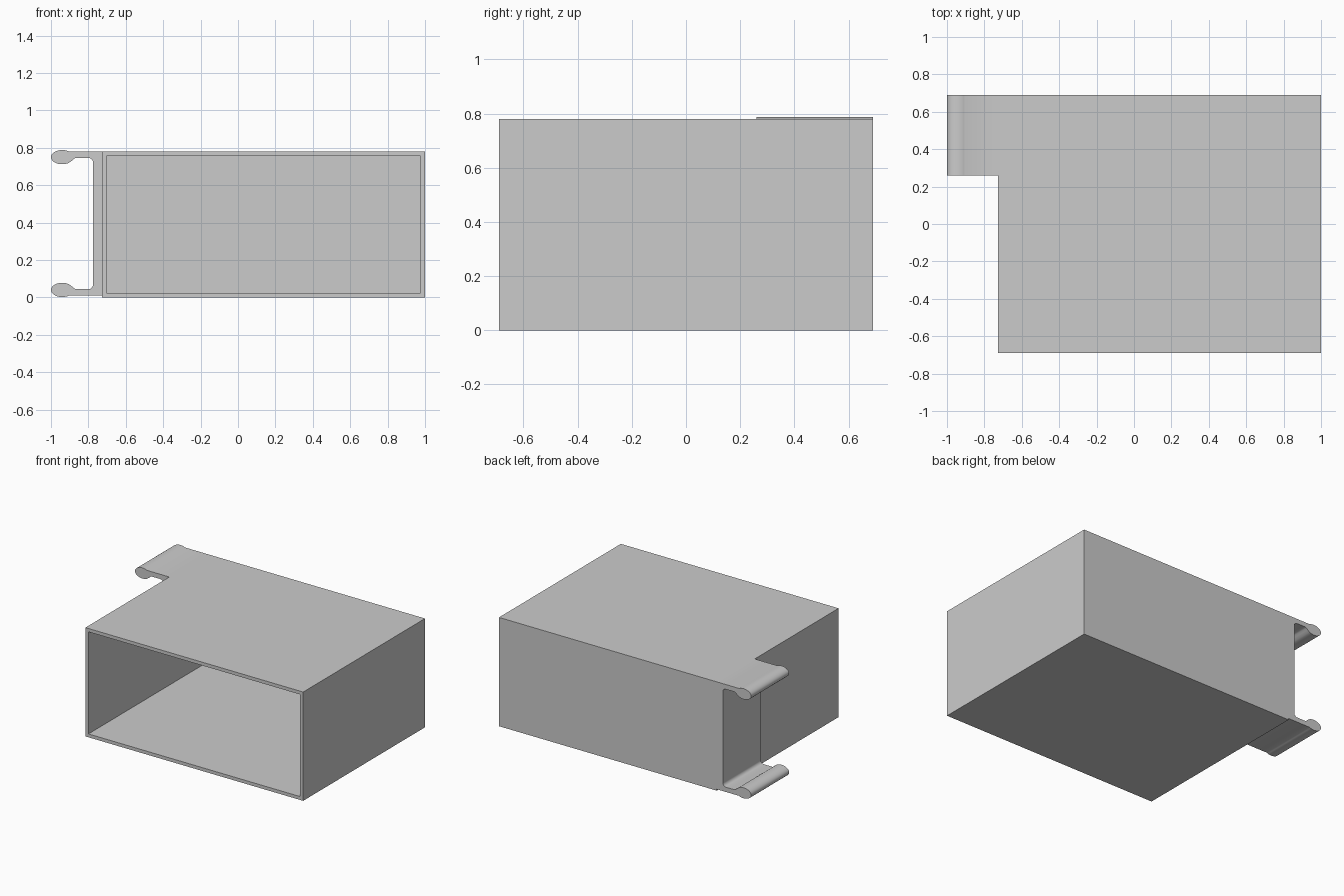
import bpy, bmesh
from math import radians, sin, cos
from mathutils import Matrix, Vector

if "Cube" in bpy.data.objects:
    bpy.data.objects.remove(bpy.data.objects["Cube"])

X0, X1, HY, H = -0.727, 1.0, 0.69, 0.78   # box extents
WALL = 0.034
CLIP_Y0, CLIP_MID = 0.26, 0.395           # clip start and its mirror height


def finish(bm, name):
    bmesh.ops.recalc_face_normals(bm, faces=bm.faces)
    me = bpy.data.meshes.new(name)
    bm.to_mesh(me)
    bm.free()
    ob = bpy.data.objects.new(name, me)
    bpy.context.collection.objects.link(ob)
    return ob


def arc(cx, cz, rx, rz, a0, a1, n):
    angles = [radians(a0 + (a1 - a0) * i / n) for i in range(n + 1)]
    return [(cx + rx * cos(a), cz + rz * sin(a)) for a in angles]


# Open-fronted box: inset the front face and push it back
bm = bmesh.new()
place = Matrix.Translation(((X0 + X1) / 2, 0, H / 2)) @ Matrix.Diagonal((X1 - X0, 2 * HY, H, 1))
bmesh.ops.create_cube(bm, size=1, matrix=place)
front = min(bm.faces, key=lambda f: f.calc_center_median().y)
bmesh.ops.inset_region(bm, faces=[front], thickness=WALL)
pushed = bmesh.ops.extrude_face_region(bm, geom=[front])["geom"]
bmesh.ops.translate(bm, vec=(0, 2 * HY - WALL, 0),
                    verts=[v for v in pushed if isinstance(v, bmesh.types.BMVert)])
if front.is_valid:
    bmesh.ops.delete(bm, geom=[front], context='FACES_ONLY')
finish(bm, "open_box")

# Side clip: upper arm profile with rounded bead, mirrored for the lower arm
upper = [(X0, H)]
upper += arc(-0.94, 0.75, 0.06, 0.038, 52, 308, 28)   # bead
upper += [(-0.887, 0.732), (-0.878, 0.741), (-0.868, 0.746)]
upper += arc(-0.80, 0.721, 0.025, 0.025, 90, 0, 8)    # inner fillet
profile = upper + [(x, 2 * CLIP_MID - z) for x, z in reversed(upper)]

bm = bmesh.new()
face = bm.faces.new([bm.verts.new((x, CLIP_Y0, z)) for x, z in profile])
ext = bmesh.ops.extrude_face_region(bm, geom=[face])["geom"]
bmesh.ops.translate(bm, vec=Vector((0, HY - CLIP_Y0, 0)),
                    verts=[v for v in ext if isinstance(v, bmesh.types.BMVert)])
clip = finish(bm, "side_clip")
bpy.context.view_layer.objects.active = clip
clip.select_set(True)
bpy.ops.object.shade_smooth_by_angle(angle=radians(30))
